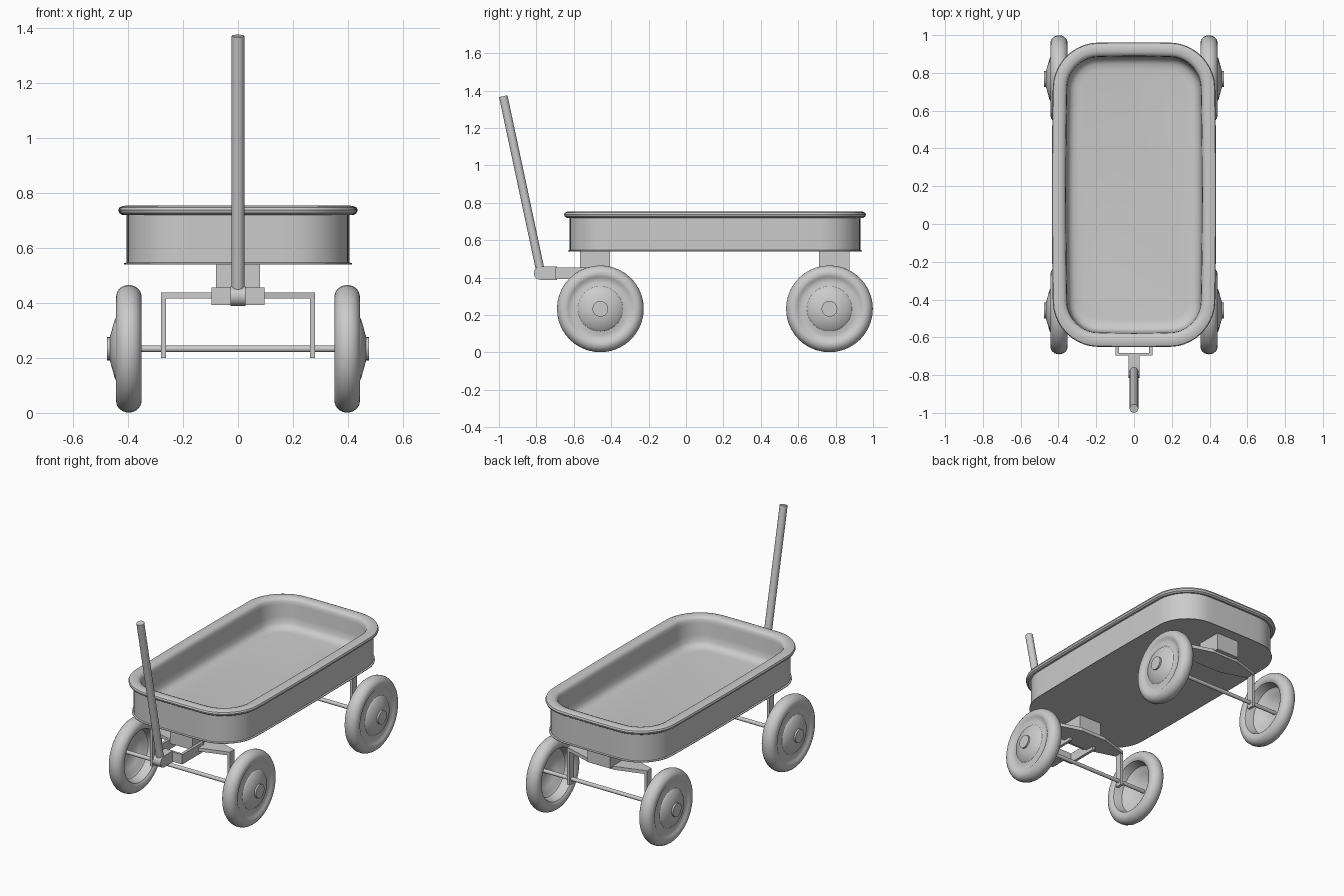
import bpy, bmesh, math
from mathutils import Vector

if "Cube" in bpy.data.objects:
    bpy.data.objects.remove(bpy.data.objects["Cube"])

FRONT_Y, REAR_Y, AXLE_Z = -0.458, 0.767, 0.233


def finish(name, bm, smooth=True, angle=35):
    bmesh.ops.remove_doubles(bm, verts=bm.verts, dist=1e-5)
    bmesh.ops.recalc_face_normals(bm, faces=bm.faces)
    mesh = bpy.data.meshes.new(name)
    bm.to_mesh(mesh)
    bm.free()
    ob = bpy.data.objects.new(name, mesh)
    bpy.context.collection.objects.link(ob)
    if smooth:
        bpy.ops.object.select_all(action='DESELECT')
        bpy.context.view_layer.objects.active = ob
        ob.select_set(True)
        bpy.ops.object.shade_smooth_by_angle(angle=math.radians(angle))
    return ob


def skin(bm, rings, caps=True):
    """Bridge closed rings of equal length."""
    rings = [[bm.verts.new(p) for p in r] for r in rings]
    n = len(rings[0])
    for a, b in zip(rings, rings[1:]):
        for i in range(n):
            bm.faces.new((a[i], a[(i + 1) % n], b[(i + 1) % n], b[i]))
    if caps:
        bm.faces.new(rings[0])
        bm.faces.new(rings[-1])


def box(name, x0, x1, y0, y1, z0, z1):
    bm = bmesh.new()
    skin(bm, [[(x0, y0, z), (x1, y0, z), (x1, y1, z), (x0, y1, z)] for z in (z0, z1)])
    return finish(name, bm, False)


def rod(name, a, b, radius, sides=24):
    a, b = Vector(a), Vector(b)
    q = (b - a).to_track_quat('Z', 'Y')
    circle = [q @ Vector((radius * math.cos(t), radius * math.sin(t), 0))
              for t in (2 * math.pi * i / sides for i in range(sides))]
    bm = bmesh.new()
    skin(bm, [[p + c for c in circle] for p in (a, b)])
    return finish(name, bm)


def tray_ring(inset, z):
    """Rounded rectangle with gently bowed sides."""
    hx, hy, r = 0.396 - inset, 0.768 - inset, 0.20 - inset
    pts = []
    for k, (sx, sy) in enumerate(((1, 1), (-1, 1), (-1, -1), (1, -1))):
        cx, cy = sx * (hx - r), sy * (hy - r)
        arc = [(cx + r * math.cos(t), cy + r * math.sin(t))
               for t in (math.pi / 2 * (k + i / 10) for i in range(11))]
        # points along the straight side that follows this corner
        nsx, nsy = ((-1, 1), (-1, -1), (1, -1), (1, 1))[k]
        nxt = (nsx * (hx - r), nsy * hy) if k % 2 == 0 else (nsx * hx, nsy * (hy - r))
        ex, ey = arc[-1]
        arc += [(ex + (nxt[0] - ex) * i / 8, ey + (nxt[1] - ey) * i / 8) for i in range(1, 8)]
        pts += arc
    return [(x + 0.010 * x / hx * (1 - (y / hy) ** 2),
             0.155 + y + 0.010 * y / hy * (1 - (x / hx) ** 2), z) for x, y in pts]


# Tray: base flange, wall, rolled rim, filleted inside and floor
tray_profile = [(-0.008, 0.540), (-0.008, 0.544), (0, 0.547), (0, 0.722),
                (-0.014, 0.719), (-0.025, 0.726), (-0.029, 0.737), (-0.025, 0.747),
                (-0.012, 0.752), (0.005, 0.754), (0.022, 0.752), (0.036, 0.746),
                (0.043, 0.735), (0.046, 0.715), (0.049, 0.640), (0.055, 0.602),
                (0.066, 0.584), (0.085, 0.573), (0.115, 0.569)]
bm = bmesh.new()
skin(bm, [tray_ring(d, z) for d, z in tray_profile])
finish("tray", bm)

# Wheel profile: dished disc outside, round tyre, hollow inside (x, radius)
tyre = [(0.397 + 0.046 * math.cos(t), 0.190 + 0.042 * math.sin(t))
        for t in (math.radians(-40 + 260 * i / 16) for i in range(17))]
wheel_profile = ([(0.465, 0.02), (0.465, 0.045), (0.447, 0.110), (0.436, 0.120),
                  (0.431, 0.143)] + tyre +
                 [(0.385, 0.156), (0.415, 0.150), (0.424, 0.140), (0.430, 0.115),
                  (0.441, 0.105), (0.458, 0.045), (0.458, 0.02)])


def wheel(name, side, y):
    n = 40
    bm = bmesh.new()
    skin(bm, [[(side * x, y + r * math.cos(2 * math.pi * i / n),
                AXLE_Z + r * math.sin(2 * math.pi * i / n)) for i in range(n)]
              for x, r in wheel_profile])
    finish(name, bm)
    rod(name + "_cap", (side * 0.461, y, AXLE_Z), (side * 0.476, y, AXLE_Z), 0.042)


def bracket(name, y):
    """Tapered plate with a leg bent down at each end."""
    outline = [(-0.28, 0.022), (-0.09, 0.08), (0.09, 0.08), (0.28, 0.022)]
    loop = outline + [(x, -w) for x, w in reversed(outline)]
    bm = bmesh.new()
    skin(bm, [[(x, y + w, z) for x, w in loop] for z in (0.415, 0.437)])
    finish(name + "_plate", bm, False)
    for side, word in ((-1, "left"), (1, "right")):
        x0, x1 = sorted((side * 0.262, side * 0.28))
        box(f"{name}_{word}_leg", x0, x1, y - 0.022, y + 0.022, 0.20, 0.42)


# Running gear at both ends
for end, y, block_y in (("front", FRONT_Y, -0.487), ("rear", REAR_Y, 0.792)):
    box(end + "_block", -0.08, 0.08, block_y - 0.081, block_y + 0.081, 0.43, 0.543)
    bracket(end + "_bracket", y)
    rod(end + "_axle", (-0.462, y, AXLE_Z), (0.462, y, AXLE_Z), 0.012, 16)
    for side, word in ((-1, "left"), (1, "right")):
        wheel(f"{end}_{word}_wheel", side, y)

# Steering yoke: U-shaped strap in front of the block
box("yoke_front", -0.097, 0.097, -0.697, -0.682, 0.393, 0.455)
for side, word in ((-1, "left"), (1, "right")):
    x0, x1 = sorted((side * 0.08, side * 0.097))
    box(f"yoke_{word}_arm", x0, x1, -0.684, -0.48, 0.393, 0.455)

# Tongue with a rounded nose
side_view = [(-0.69, 0.388), (-0.69, 0.460)] + [
    (-0.778 + 0.036 * math.cos(t), 0.424 + 0.036 * math.sin(t))
    for t in (math.radians(90 + 180 * i / 12) for i in range(13))]
bm = bmesh.new()
skin(bm, [[(x, y, z) for y, z in side_view] for x in (-0.028, 0.028)])
finish("tongue", bm)

# Pull handle
rod("handle", (0, -0.776, 0.425), (0, -0.977, 1.370), 0.023)
